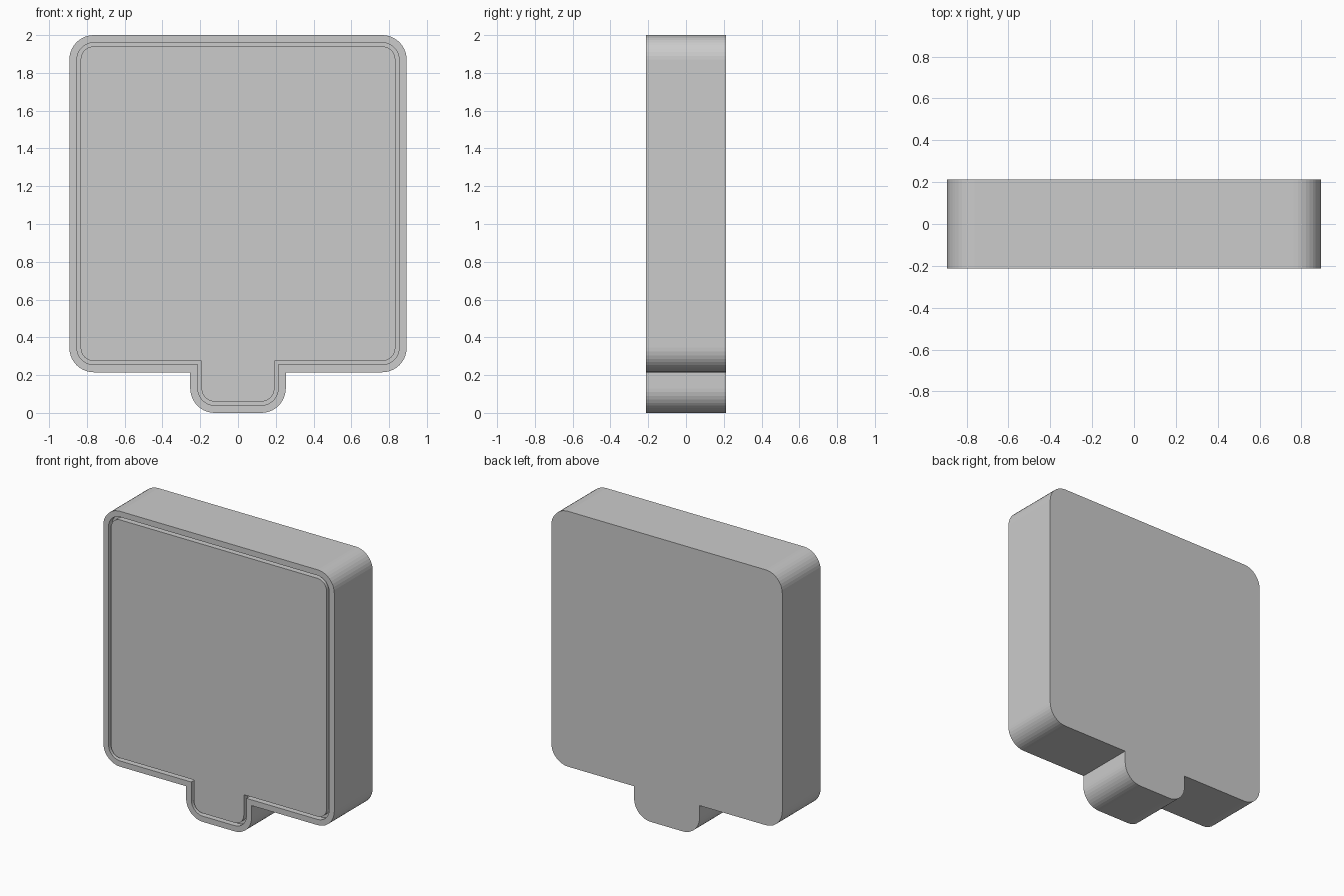
import bpy, bmesh
from math import cos, sin, radians

if "Cube" in bpy.data.objects:
    bpy.data.objects.remove(bpy.data.objects["Cube"])

HALF_W, Z_SHOULDER, Z_TOP = 0.893, 0.215, 2.0
TAB_HALF, R, SEG = 0.253, 0.13, 10
FRONT, BACK = -0.212, 0.212
RIM, GROOVE, DEPTH = 0.04, 0.06, 0.04


def arc(cx, cz, r, start):
    """Quarter circle, counter-clockwise from the start angle."""
    return [(cx + r * cos(radians(start + 90 * i / SEG)),
             cz + r * sin(radians(start + 90 * i / SEG))) for i in range(SEG + 1)]


def outline(inset):
    """Rounded square with a tab below, shrunk by inset."""
    r = R - inset
    right = arc(TAB_HALF - R, R, r, -90)
    right.append((TAB_HALF - inset, Z_SHOULDER + inset))
    right += arc(HALF_W - R, Z_SHOULDER + R, r, -90)
    right += arc(HALF_W - R, Z_TOP - R, r, 0)
    return right + [(-x, z) for x, z in reversed(right)]


# Body: back face, outer wall, front rim, groove and flush front panel
bm = bmesh.new()
sections = [(0, BACK), (0, FRONT), (RIM, FRONT), (RIM, FRONT + DEPTH),
            (GROOVE, FRONT + DEPTH), (GROOVE, FRONT)]
rings = [[bm.verts.new((x, y, z)) for x, z in outline(inset)] for inset, y in sections]
n = len(rings[0])
for a, b in zip(rings, rings[1:]):
    for i in range(n):
        j = (i + 1) % n
        bm.faces.new((a[i], a[j], b[j], b[i]))
bm.faces.new(rings[0])
bm.faces.new(rings[-1])
bmesh.ops.recalc_face_normals(bm, faces=bm.faces)
mesh = bpy.data.meshes.new("grooved_tabbed_body")
bm.to_mesh(mesh)
bm.free()
body = bpy.data.objects.new("grooved_tabbed_body", mesh)
bpy.context.collection.objects.link(body)
